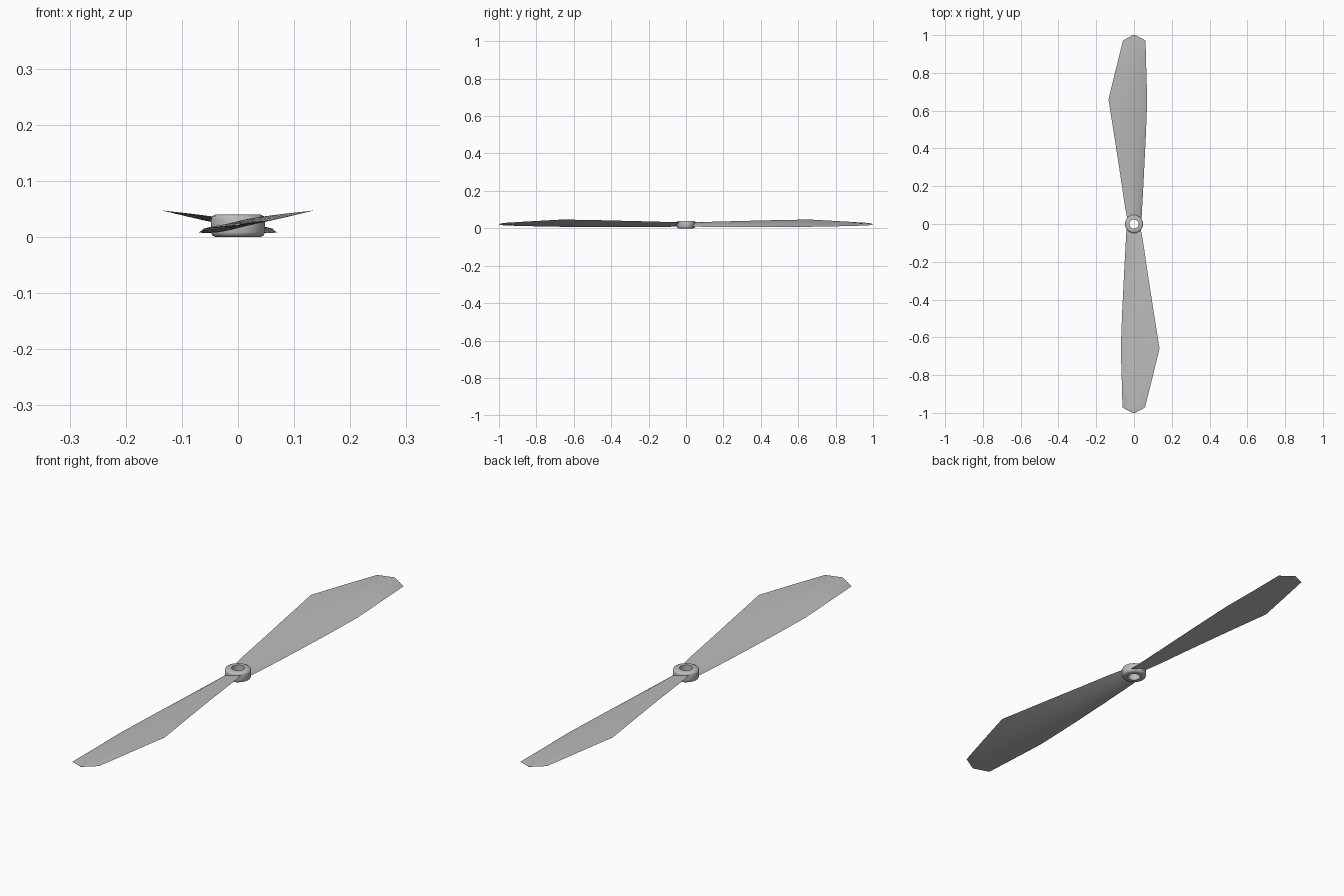
import bpy, bmesh, math

cube = bpy.data.objects.get("Cube")
if cube:
    bpy.data.objects.remove(cube)

grey = bpy.data.materials.new("light grey plastic")
grey.use_nodes = True
COLOUR = (0.5, 0.5, 0.5, 1)
grey.diffuse_color = COLOUR
grey.node_tree.nodes["Principled BSDF"].inputs["Base Color"].default_value = COLOUR


def finish(name, bm, angle):
    """Turn a bmesh into a smooth shaded object with sharp edges kept."""
    bmesh.ops.recalc_face_normals(bm, faces=bm.faces)
    mesh = bpy.data.meshes.new(name)
    bm.to_mesh(mesh)
    bm.free()
    mesh.materials.append(grey)
    obj = bpy.data.objects.new(name, mesh)
    bpy.context.collection.objects.link(obj)
    bpy.ops.object.select_all(action="DESELECT")
    obj.select_set(True)
    bpy.context.view_layer.objects.active = obj
    bpy.ops.object.shade_smooth_by_angle(angle=math.radians(angle))
    return obj


def loft(bm, rings, closed):
    """Skin quads between rings of vertices; closed joins last to first."""
    count = len(rings)
    for i in range(count if closed else count - 1):
        a, b = rings[i], rings[(i + 1) % count]
        for j in range(len(a)):
            k = (j + 1) % len(a)
            bm.faces.new((a[j], a[k], b[k], b[j]))


# Hub: a bored ring with rounded outer rims
def make_hub():
    profile = [(0.024, 0), (0.040, 0), (0.046, 0.003), (0.048, 0.008),
               (0.048, 0.032), (0.046, 0.037), (0.040, 0.04), (0.024, 0.04)]
    sides = 40
    bm = bmesh.new()
    rings = []
    for i in range(sides):
        a = math.tau * i / sides
        rings.append([bm.verts.new((r * math.cos(a), r * math.sin(a), z))
                      for r, z in profile])
    loft(bm, rings, True)
    return finish("hub", bm, 50)


# Blade stations: distance out, low edge x, high edge x, low z, high z, thickness
STATIONS = [
    (0.030, -0.040, 0.036, 0.009, 0.032, 0.011),
    (0.100, -0.044, 0.049, 0.008, 0.034, 0.012),
    (0.250, -0.052, 0.071, 0.007, 0.038, 0.012),
    (0.450, -0.062, 0.102, 0.007, 0.043, 0.012),
    (0.660, -0.070, 0.135, 0.008, 0.047, 0.011),
    (0.820, -0.065, 0.096, 0.011, 0.038, 0.008),
    (0.972, -0.061, 0.058, 0.015, 0.029, 0.005),
    (1.000, -0.006, 0.006, 0.021, 0.023, 0.003),
]


def make_blade(name, turn):
    steps = 10
    bm = bmesh.new()
    rings = []
    for y, x0, x1, z0, z1, thick in STATIONS:
        ring = []
        for i in range(2 * steps):
            # Upper skin runs low to high edge, lower skin runs back
            upper = i <= steps
            t = i / steps if upper else 2 - i / steps
            swell = math.sin(math.pi * t ** 0.8)
            lift = thick * swell * (0.62 if upper else -0.38)
            ring.append(bm.verts.new((turn * (x0 + (x1 - x0) * t), -turn * y,
                                      z0 + (z1 - z0) * t + lift)))
        rings.append(ring)
    loft(bm, rings, False)
    bm.faces.new(rings[0])
    bm.faces.new(rings[-1])
    return finish(name, bm, 40)


make_hub()
make_blade("front_blade", 1)
make_blade("back_blade", -1)
